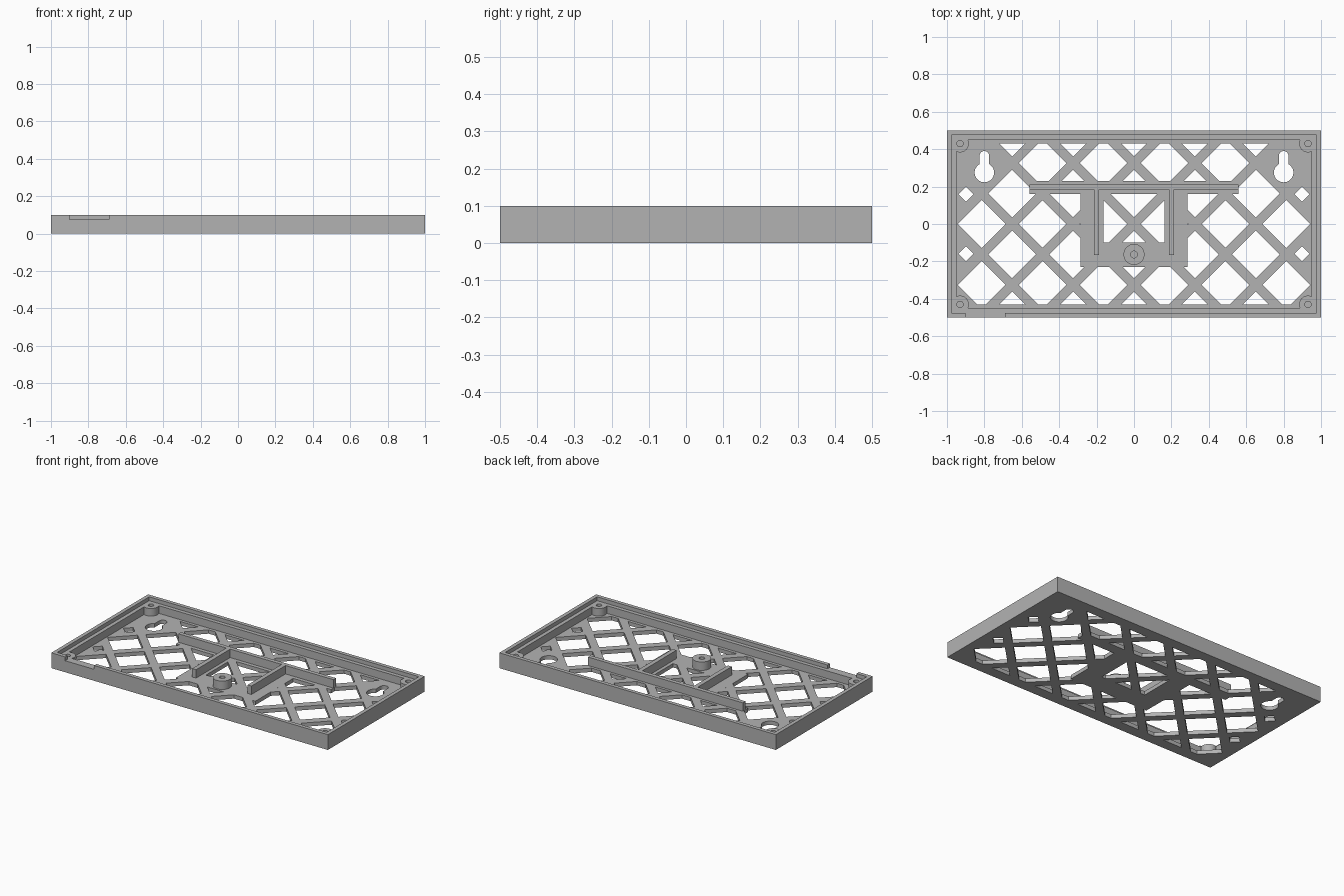
import bpy
import math
from mathutils import Matrix, Vector

cube = bpy.data.objects.get("Cube")
if cube:
    bpy.data.objects.remove(cube, do_unlink=True)

import bmesh

HEIGHT, LEDGE, FLOOR, INSERT_TOP = 0.10, 0.075, 0.025, 0.08
STEP, HOLE = 0.163, 0.128     # lattice spacing, half diagonal of an opening

grey = bpy.data.materials.new("matte grey plastic")
grey.use_nodes = True
grey.diffuse_color = (0.45, 0.45, 0.45, 1)
grey.node_tree.nodes["Principled BSDF"].inputs["Base Color"].default_value = (0.45, 0.45, 0.45, 1)


def finish(name, bm):
    mesh = bpy.data.meshes.new(name)
    bm.to_mesh(mesh)
    bm.free()
    mesh.materials.append(grey)
    obj = bpy.data.objects.new(name, mesh)
    bpy.context.collection.objects.link(obj)
    return obj


def box(name, x0, x1, y0, y1, z0, z1):
    bm = bmesh.new()
    place = Matrix.Translation(((x0 + x1) / 2, (y0 + y1) / 2, (z0 + z1) / 2))
    size = Matrix.Diagonal((x1 - x0, y1 - y0, z1 - z0, 1))
    bmesh.ops.create_cube(bm, size=1, matrix=place @ size)
    return finish(name, bm)


def add_prism(bm, x, y, radius, z0, z1, sides):
    bmesh.ops.create_cone(bm, cap_ends=True, segments=sides, radius1=radius, radius2=radius,
                          depth=z1 - z0, matrix=Matrix.Translation((x, y, (z0 + z1) / 2)))


def cylinder(name, x, y, radius, z0, z1):
    bm = bmesh.new()
    add_prism(bm, x, y, radius, z0, z1, 40)
    return finish(name, bm)


def combine(obj, other, operation="DIFFERENCE"):
    mod = obj.modifiers.new("combine", "BOOLEAN")
    mod.object, mod.operation, mod.solver = other, operation, "EXACT"
    bpy.context.view_layer.objects.active = obj
    bpy.ops.object.modifier_apply(modifier=mod.name)
    bpy.data.objects.remove(other, do_unlink=True)


def smooth(obj):
    bpy.ops.object.select_all(action="DESELECT")
    obj.select_set(True)
    bpy.context.view_layer.objects.active = obj
    bpy.ops.object.shade_smooth_by_angle(angle=math.radians(30))


# Tray: outer block, hollowed, with a stepped rim
tray = box("tray", -1, 1, -0.5, 0.5, 0, HEIGHT)
combine(tray, box("cavity", -0.95, 0.95, -0.45, 0.45, FLOOR, 0.2))
combine(tray, box("rim_step", -0.975, 0.975, -0.475, 0.475, LEDGE, 0.2))
combine(tray, box("cable_notch", -0.9, -0.69, -0.6, -0.46, LEDGE, 0.2))

# Diamond lattice openings, leaving the keyhole corners solid
bm = bmesh.new()
for i in range(-5, 6):
    for j in range(-3, 4):
        corner = abs(i) == 5 and j == 2
        if (i + j) % 2 and not corner:
            add_prism(bm, i * STEP, j * STEP, HOLE, -0.05, 0.05, 4)
for x in (-0.898, 0.898):
    for y in (-0.159, 0.159):
        add_prism(bm, x, y, 0.041, -0.05, 0.05, 4)
lattice = finish("lattice_cutter", bm)

# Solid floor areas: borders, rail strip and the frame around the centre window
solid_areas = [
    (-2, 2, 0.43, 1), (-2, 2, -1, -0.43),
    (-0.56, 0.56, 0.16, 0.23),
    (-0.287, -0.163, -0.23, 0.2), (0.163, 0.287, -0.23, 0.2),
    (-0.2, 0.2, -0.23, -0.098),
]
for area in solid_areas:
    combine(lattice, box("solid_area", *area, -0.1, 0.1))
combine(tray, lattice)

# Keyhole hangers
for x in (-0.8, 0.8):
    combine(tray, cylinder("keyhole_round", x, 0.275, 0.052, -0.05, 0.05))
    combine(tray, box("keyhole_slot", x - 0.026, x + 0.026, 0.275, 0.364, -0.05, 0.05))
    combine(tray, cylinder("keyhole_end", x, 0.364, 0.026, -0.05, 0.05))

# Corner screw bosses, flush with the ledge
for x in (-0.93, 0.93):
    for y in (-0.43, 0.43):
        combine(tray, cylinder("corner_boss", x, y, 0.047, 0.01, LEDGE), "UNION")
        combine(tray, cylinder("corner_screw_hole", x, y, 0.017, FLOOR, 0.2))
smooth(tray)

# Centre screw boss
boss = cylinder("centre_boss", 0, -0.163, 0.056, 0.015, INSERT_TOP)
combine(boss, cylinder("centre_screw_hole", 0, -0.163, 0.018, FLOOR, 0.2))
smooth(boss)

# Support rails
box("cross_rail", -0.56, 0.56, 0.185, 0.212, 0.015, INSERT_TOP)
for side, x in (("right", -0.2), ("left", 0.2)):
    box(side + "_rail", x - 0.014, x + 0.014, -0.167, 0.185, 0.015, INSERT_TOP)
